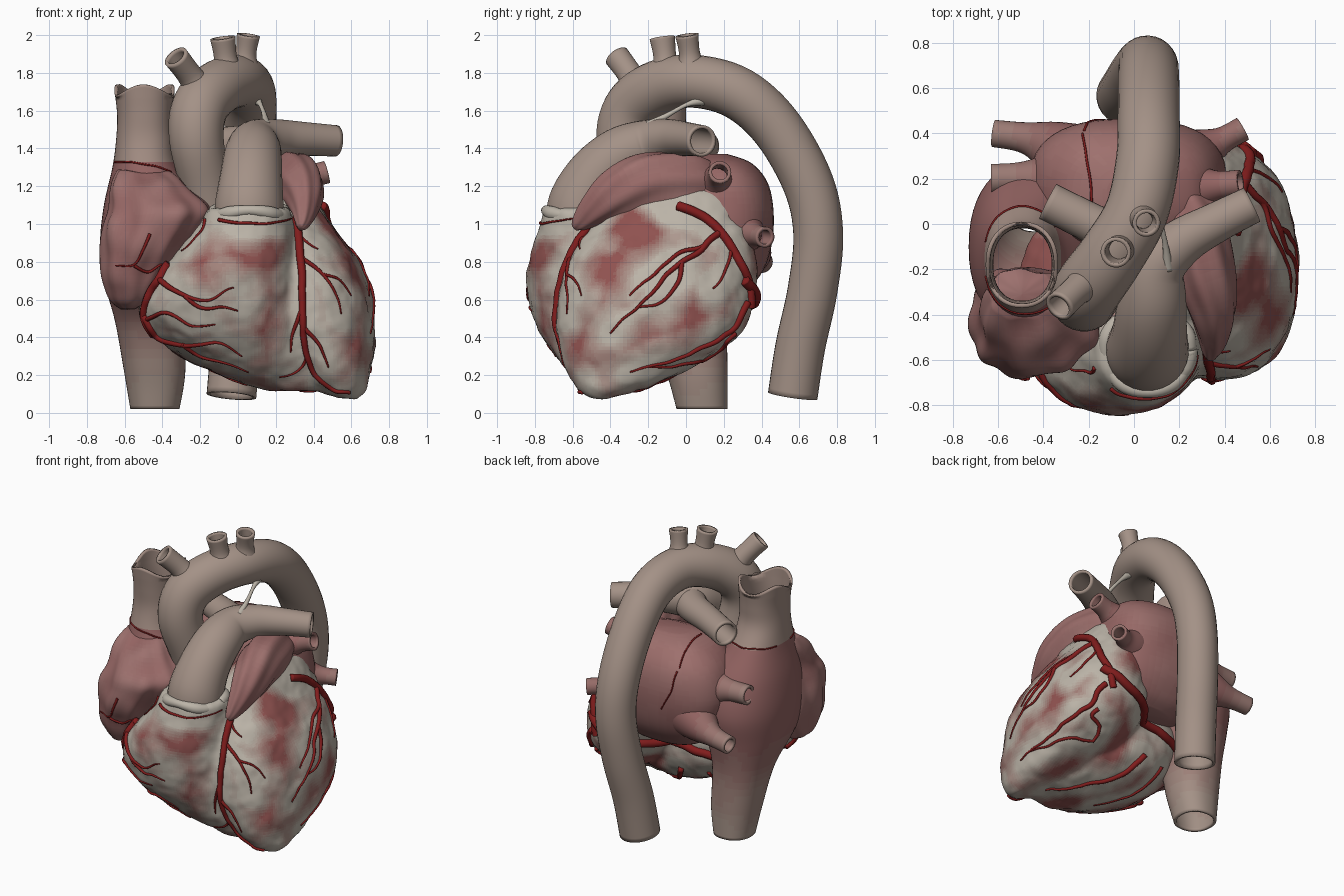
import bpy, math
from mathutils import Vector, noise, kdtree
from mathutils.bvhtree import BVHTree

if "Cube" in bpy.data.objects:
    bpy.data.objects.remove(bpy.data.objects["Cube"])

TAN = (.37, .285, .24)
PINK = (.29, .125, .12)
CREAM = (.5, .455, .39)
RED = (.28, .085, .08)
BLOOD = (.22, .012, .012)


def spline(rows, n):
    """Smooth interpolation of equal-length tuples."""
    out = []
    for i in range(len(rows) - 1):
        a, b = rows[max(i - 1, 0)], rows[i]
        c, d = rows[i + 1], rows[min(i + 2, len(rows) - 1)]
        for k in range(n):
            t = k / n
            out.append([.5 * (2 * q + (r - p) * t + (2 * p - 5 * q + 4 * r - s) * t * t
                              + (3 * q - p - 3 * r + s) * t ** 3)
                        for p, q, r, s in zip(a, b, c, d)])
    return out + [list(rows[-1])]


def skin(name, rings, capped, wall=0):
    m = len(rings[0])
    verts = [p for r in rings for p in r]
    faces = [(j * m + i, j * m + (i + 1) % m, (j + 1) * m + (i + 1) % m, (j + 1) * m + i)
             for j in range(len(rings) - 1) for i in range(m)]
    if capped:
        base, n = len(verts) - m, len(verts)
        verts += [sum(rings[0], Vector()) / m, sum(rings[-1], Vector()) / m]
        for i in range(m):
            k = (i + 1) % m
            faces += [(n, k, i), (n + 1, base + i, base + k)]
    me = bpy.data.meshes.new(name)
    me.from_pydata(verts, [], faces)
    me.shade_smooth()
    ob = bpy.data.objects.new(name, me)
    bpy.context.collection.objects.link(ob)
    if wall:
        mod = ob.modifiers.new("wall", 'SOLIDIFY')
        mod.thickness = wall
    return ob


def paint(ob, a, b=None, f=None, n=8):
    """Blend faces between two colours with f(face centre) in 0..1."""
    for i in range(n if b else 1):
        t = i / (n - 1)
        mat = bpy.data.materials.new(ob.name + "_tone")
        mat.diffuse_color = [p + ((q - p) * t) for p, q in zip(a, b or a)] + [1]
        mat.use_nodes = True
        mat.node_tree.nodes["Principled BSDF"].inputs["Base Color"].default_value = mat.diffuse_color
        ob.data.materials.append(mat)
    if b:
        for p in ob.data.polygons:
            p.material_index = round(min(max(f(p.center), 0), 1) * (n - 1))
    return ob


def loft(name, slices, capped=True, wall=0, power=.9, wrinkle=0, sides=48):
    """Horizontal slices: z, x min, x max, y min, y max."""
    rings = []
    for z, x0, x1, y0, y1 in spline(slices, 6):
        ring = []
        for i in range(sides):
            a = math.tau * i / sides
            c, s = math.cos(a), math.sin(a)
            k = 1 + wrinkle * math.sin(9 * a + 5 * z)
            ring.append(Vector(((x0 + x1) / 2 + k * (x1 - x0) / 2 * math.copysign(abs(c) ** power, c),
                                (y0 + y1) / 2 + k * (y1 - y0) / 2 * math.copysign(abs(s) ** power, s), z)))
        rings.append(ring)
    return skin(name, rings, capped, wall)


def tube(name, pts, sides=28, steps=6, capped=False, wall=.018, wrinkle=0, flat=1):
    """Sweep along points x, y, z, radius."""
    rows = spline(pts, steps)
    cs = [Vector(r[:3]) for r in rows]
    u, rings = None, []
    for i, c in enumerate(cs):
        t = (cs[min(i + 1, len(cs) - 1)] - cs[max(i - 1, 0)]).normalized()
        u = (u - t * u.dot(t)).normalized() if u else t.orthogonal().normalized()
        v = t.cross(u)
        ring = []
        for k in range(sides):
            a = math.tau * k / sides
            off = (u * math.cos(a) + v * math.sin(a)) * rows[i][3] * (1 + wrinkle * math.sin(7 * a + i * .25))
            off.x *= flat
            ring.append(c + off)
        rings.append(ring)
    return skin(name, rings, capped, 0 if capped else wall)


# Ventricles: two lofted chambers fused into one muscle
lv = loft("ventricles", [(.075, .53, .63, -.5, -.4), (.11, .44, .67, -.56, -.28), (.2, .32, .7, -.62, -.05),
                         (.4, .1, .725, -.68, .27), (.6, 0, .71, -.68, .36), (.8, 0, .635, -.63, .37),
                         (1, 0, .5, -.5, .33), (1.15, .08, .4, -.35, .25), (1.23, .15, .3, -.2, .15)])
rv = loft("right_ventricle", [(.12, .15, .5, -.52, -.25), (.25, -.22, .5, -.65, 0), (.4, -.44, .42, -.76, .1),
                              (.52, -.52, .38, -.81, .12), (.65, -.5, .36, -.84, .1), (.8, -.38, .33, -.83, 0),
                              (.95, -.24, .3, -.79, -.2), (1.08, -.15, .27, -.755, -.35)])
with bpy.context.temp_override(active_object=lv, object=lv, selected_editable_objects=[lv, rv],
                               selected_objects=[lv, rv]):
    bpy.ops.object.join()
mod = lv.modifiers.new("fuse", 'REMESH')
mod.mode, mod.voxel_size = 'VOXEL', .019
mod = lv.modifiers.new("soften", 'SMOOTH')
mod.factor, mod.iterations = .5, 6
dg = bpy.context.evaluated_depsgraph_get()
fused = bpy.data.meshes.new_from_object(lv.evaluated_get(dg))
lv.modifiers.clear()
lv.data = fused
for v in fused.vertices:
    v.co += v.normal * (.012 * noise.noise(v.co * 7) + .005 * noise.noise(v.co * 18))
fused.shade_smooth()

# Right atrium running from lower to upper great vein
ra = loft("right_atrium_and_great_veins", [(.02, -.57, -.31, -.05, .22), (.2, -.6, -.28, -.1, .22),
          (.48, -.65, -.27, -.2, .22), (.7, -.71, -.2, -.42, .25), (.9, -.73, -.15, -.48, .28),
          (1.1, -.71, -.17, -.47, .23), (1.3, -.665, -.31, -.4, .1), (1.45, -.645, -.34, -.36, .01),
          (1.58, -.64, -.345, -.36, 0), (1.71, -.655, -.335, -.37, .01)], capped=False, wall=.018)
for v in ra.data.vertices:
    if v.co.z > 1.69:
        v.co.z += .028 * math.sin(3 * math.atan2(v.co.y + .18, v.co.x + .5))
paint(ra, TAN, PINK, lambda c: 0.1 if c.z > 1.33 else (c.z - .1) / .6 + .2 * noise.noise(c * 5))
rau = loft("right_auricle", [(.55, -.62, -.54, -.48, -.38), (.6, -.68, -.47, -.56, -.28), (.7, -.71, -.4, -.63, -.2),
           (.85, -.72, -.3, -.67, -.2), (.98, -.71, -.2, -.67, -.2), (1.08, -.69, -.15, -.64, -.2),
           (1.18, -.67, -.24, -.55, -.2), (1.28, -.63, -.36, -.42, -.2)], wrinkle=.03, sides=90)
for v in rau.data.vertices:
    v.co += v.normal * .025 * noise.noise(v.co * 6)
paint(rau, PINK, (.34, .17, .16), lambda c: .5 + noise.noise(c * 6))

# Left atrium, its auricle and four lung veins
la = loft("left_atrium", [(.6, -.12, .2, .05, .25), (.66, -.28, .3, -.02, .34), (.8, -.4, .38, -.1, .43),
          (1, -.46, .41, -.1, .465), (1.2, -.42, .36, -.1, .44), (1.32, -.3, .28, -.05, .35),
          (1.37, -.12, .15, .05, .22)], power=.8)
paint(la, PINK, (.35, .17, .16), lambda c: .4 + noise.noise(c * 4))
paint(tube("left_auricle", [(.2, .12, 1.17, .14), (.26, 0, 1.2, .17), (.31, -.2, 1.21, .165), (.345, -.36, 1.16, .135),
           (.35, -.48, 1.08, .09), (.34, -.56, 1.01, .05), (.33, -.59, .98, .02)],
           sides=63, capped=True, wrinkle=.045, flat=.8),
      PINK, (.35, .17, .16), lambda c: .5 + noise.noise(c * 6))
for name, pts in {"left_upper_lung_vein": [(.2, .14, 1.16, .17), (.3, .16, 1.22, .1), (.38, .17, 1.25, .065), (.47, .18, 1.275, .06)],
                  "left_lower_lung_vein": [(.2, .25, .97, .18), (.3, .32, .95, .11), (.39, .37, .94, .06), (.48, .42, .93, .055)],
                  "right_upper_lung_vein": [(-.2, .18, 1.06, .22), (-.38, .19, 1.07, .13), (-.5, .2, 1.08, .075), (-.63, .2, 1.08, .065)],
                  "right_lower_lung_vein": [(-.2, .25, .9, .2), (-.36, .34, .85, .12), (-.48, .38, .82, .07), (-.62, .4, .8, .06)]}.items():
    paint(tube(name, pts), PINK, TAN, lambda c: (abs(c.x) - .35) * 2)

# Aorta with arch branches
paint(tube("aorta", [(-.12, -.22, .95, .14), (-.17, -.28, 1.2, .135), (-.22, -.33, 1.45, .145), (-.2, -.28, 1.62, .15),
                     (-.1, -.14, 1.725, .145), (.01, .05, 1.755, .14), (.06, .28, 1.69, .14), (.065, .48, 1.51, .137),
                     (.065, .645, 1.22, .135), (.06, .7, .95, .132), (.03, .67, .65, .132), (-.01, .605, .35, .132),
                     (-.035, .565, .09, .132)]), TAN)
for name, pts in {"front_arch_branch": [(-.19, -.25, 1.68, .1), (-.25, -.29, 1.78, .068), (-.33, -.365, 1.885, .068)],
                  "middle_arch_branch": [(-.05, -.1, 1.76, .11), (-.065, -.11, 1.87, .063), (-.08, -.125, 1.985, .068)],
                  "rear_arch_branch": [(.03, .03, 1.78, .11), (.04, .02, 1.89, .058), (.055, .005, 2, .062)]}.items():
    paint(tube(name, pts), TAN)

# Lung artery trunk, branches, collar and ligament
paint(tube("lung_artery_trunk", [(.06, -.55, .98, .185), (.06, -.55, 1.1, .182), (.07, -.47, 1.25, .165),
                                 (.08, -.34, 1.365, .152), (.1, -.19, 1.425, .13), (.21, -.08, 1.45, .105),
                                 (.35, 0, 1.45, .09), (.52, .085, 1.44, .083)]), TAN)
paint(tube("right_lung_artery", [(.13, -.2, 1.42, .12), (0, -.09, 1.42, .1), (-.18, 0, 1.42, .088), (-.38, .1, 1.41, .085)]), TAN)
paint(tube("ligament", [(.15, -.2, 1.52, .026), (.14, -.1, 1.575, .014), (.12, 0, 1.63, .012), (.1, .09, 1.655, .028)],
           sides=10, capped=True), CREAM)
ring = [(.06 + .185 * math.cos(a), -.555 + .185 * math.sin(a), 1.06 + .012 * math.sin(3 * a), .032 + .005 * math.sin(5 * a))
        for a in [math.tau * i / 20 for i in range(21)]]
paint(tube("fat_collar", ring, sides=14, steps=3, capped=True), CREAM)

# Coronary vessels: drawn in a view, then projected on the surface
lines = []
VIEWS = {"front": lambda a, b: ((a, -2, b), (0, 1, 0)), "back": lambda a, b: ((a, 2, b), (0, -1, 0)),
         "side": lambda a, b: ((2, a, b), (-1, 0, 0)), "below": lambda a, b: ((a, b, -1), (0, 0, 1)),
         "above": lambda a, b: ((a, b, 3), (0, 0, -1))}


def vessel(target, view, r0, r1, *pts):
    tree = BVHTree.FromPolygons([v.co for v in target.data.vertices], [p.vertices for p in target.data.polygons])
    path, rows = [], spline(pts, 7)
    for i, (a, b) in enumerate(rows):
        w = .012 * noise.noise(Vector((a * 9, b * 9, 3)))
        o, d = VIEWS[view](a + w, b - w)
        hit, nor, _, _ = tree.ray_cast(Vector(o), Vector(d))
        if hit:
            r = r0 + (r1 - r0) * i / (len(rows) - 1)
            path.append((*(hit + nor * r * .3), r))
    if len(path) > 2:
        lines.extend(path)
        paint(tube("coronary_vessel", path, sides=8, steps=2, capped=True), BLOOD)


F = lambda *p, r=.013: vessel(lv, "front", r, .004, *p)
S = lambda *p, r=.014: vessel(lv, "side", r, .005, *p)
# front descending artery and branches
vessel(lv, "front", .024, .01, (.29, 1.03), (.33, .85), (.34, .6), (.35, .4), (.4, .22), (.5, .13), (.59, .11))
F((.33, .82), (.43, .75), (.5, .66), (.55, .52))
F((.45, .73), (.54, .7), (.6, .62), r=.009)
F((.35, .45), (.43, .36), (.48, .24))
F((.34, .55), (.29, .42), (.28, .32))
F((.37, .3), (.31, .22), (.22, .19), r=.009)
F((.31, .95), (.37, .9), (.42, .87), r=.009)
# right coronary branches
vessel(lv, "front", .024, .02, (-.36, .78), (-.45, .65), (-.5, .52), (-.45, .42))
F((-.5, .52), (-.42, .4), (-.27, .36), (-.1, .37), (.02, .3), r=.02)
F((-.42, .71), (-.32, .64), (-.18, .6), (-.02, .66), r=.017)
F((-.28, .62), (-.2, .56), (-.08, .56), (0, .54))
F((-.49, .5), (-.36, .52), (-.24, .46), (-.12, .47))
F((-.3, .37), (-.2, .3), (-.08, .27), (.05, .22))
F((-.17, 1.02), (-.2, .95), (-.3, .86), r=.01)
F((-.1, 1.02), (.05, 1.0), (.2, 1.01), (.28, 1.03), r=.01)
# circumflex artery and side branches
vessel(lv, "side", .026, .022, (-.04, 1.09), (.1, 1.03), (.2, .93), (.28, .8), (.33, .68), (.34, .56))
S((.19, .96), (.05, .85), (-.1, .73), (-.22, .6), (-.4, .42), r=.019)
S((.1, .89), (-.04, .84), (-.2, .71), (-.3, .62))
S((-.02, .8), (-.05, .66), (-.16, .58), (-.26, .56))
S((.24, .86), (.2, .74), (.14, .66), r=.01)
S((.32, .58), (.24, .44), (.1, .35), (-.1, .27), (-.3, .22), r=.02)
S((.26, .42), (.12, .3), (-.06, .25), (-.2, .24))
# rear sinus and lower artery
vessel(lv, "back", .03, .028, (.52, .7), (.35, .6), (.15, .56), (-.05, .55), (-.3, .5))
vessel(lv, "below", .02, .007, (-.02, .08), (.12, -.08), (.28, -.2), (.45, -.35))
vessel(lv, "below", .012, .005, (-.2, .03), (-.15, -.2), (.05, -.35))

# Muscle turns redder away from the fatty vessel lines
kd = kdtree.KDTree(len(lines))
for i, p in enumerate(lines):
    kd.insert(p[:3], i)
kd.balance()
paint(lv, CREAM, RED, lambda c: (kd.find(c)[2] - .04) * 6.5 + .75 * noise.noise(c * 5) + .2 * noise.noise(c * 14)
      - max(0, c.z - .9) * 4, n=14)

# Fine surface lines on both atria
vessel(rau, "front", .009, .004, (-.47, .95), (-.5, .86), (-.56, .78), (-.65, .78))
vessel(rau, "front", .009, .004, (-.55, .78), (-.48, .75), (-.4, .78), (-.34, .75))
vessel(ra, "front", .005, .005, (-.655, 1.33), (-.5, 1.32), (-.36, 1.28))
vessel(ra, "back", .005, .005, (-.655, 1.33), (-.5, 1.34), (-.35, 1.33))
vessel(la, "above", .006, .005, (-.19, .1), (-.2, .25), (-.23, .4))
vessel(la, "back", .006, .004, (-.22, 1.22), (-.2, 1.1), (-.13, .95))
